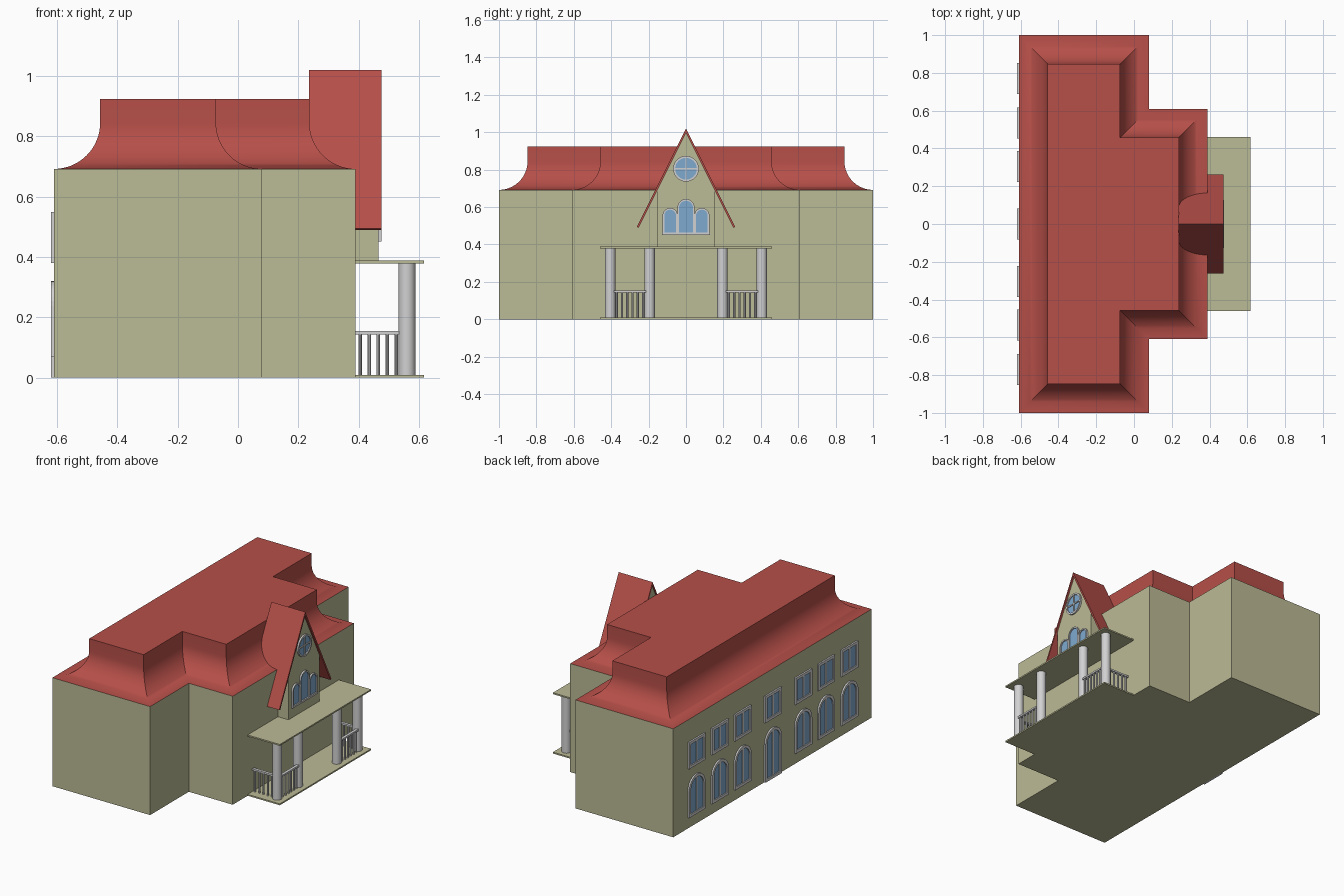
import bpy, bmesh, math
from mathutils import Vector

if "Cube" in bpy.data.objects:
    bpy.data.objects.remove(bpy.data.objects["Cube"])


def material(name, rgb):
    m = bpy.data.materials.new(name)
    m.diffuse_color = (*rgb, 1)
    m.use_nodes = True
    m.node_tree.nodes["Principled BSDF"].inputs["Base Color"].default_value = m.diffuse_color
    return m


TAN = material("tan_wall", (0.50, 0.495, 0.305))
RED = material("red_roof", (0.47, 0.078, 0.066))
GLASS = material("blue_glass", (0.21, 0.40, 0.63))
GREY = material("light_grey_trim", (0.64, 0.64, 0.65))


def finish(name, bm, mat, smooth=False):
    bmesh.ops.recalc_face_normals(bm, faces=bm.faces)
    me = bpy.data.meshes.new(name)
    bm.to_mesh(me)
    bm.free()
    me.materials.append(mat)
    if smooth:
        me.shade_smooth()
        me.set_sharp_from_angle(angle=math.radians(30))
    ob = bpy.data.objects.new(name, me)
    bpy.context.collection.objects.link(ob)
    return ob


def add_box(bm, x0, x1, y0, y1, z0, z1):
    r = bmesh.ops.create_cube(bm, size=1)
    bmesh.ops.scale(bm, vec=(x1 - x0, y1 - y0, z1 - z0), verts=r["verts"])
    bmesh.ops.translate(bm, vec=((x0 + x1) / 2, (y0 + y1) / 2, (z0 + z1) / 2), verts=r["verts"])


def add_prism(bm, pts, vec):
    """Extrude a planar loop of 3D points along vec."""
    f = bm.faces.new([bm.verts.new(p) for p in pts])
    r = bmesh.ops.extrude_face_region(bm, geom=[f], use_keep_orig=True)
    bmesh.ops.translate(bm, vec=vec, verts=[v for v in r["geom"] if isinstance(v, bmesh.types.BMVert)])


def add_ring(bm, outer, inner, x0, x1):
    """Window frame between two (y, z) loops, from x0 to x1."""
    loops = [[bm.verts.new((x, *p)) for p in pts]
             for pts, x in ((outer, x0), (outer, x1), (inner, x1), (inner, x0))]
    n = len(outer)
    for a, b in zip(loops, loops[1:] + loops[:1]):
        for i in range(n):
            j = (i + 1) % n
            bm.faces.new((a[i], a[j], b[j], b[i]))


def opening(yc, z0, z1, w, arched, inset=0.0):
    """(y, z) outline of a rectangular or round-topped opening."""
    r = w / 2 - inset
    pts = [(yc - r, z0 + inset), (yc + r, z0 + inset)]
    if not arched:
        return pts + [(yc + r, z1 - inset), (yc - r, z1 - inset)]
    zc = z1 - w / 2
    return pts + [(yc + r * math.cos(math.pi * i / 16), zc + r * math.sin(math.pi * i / 16))
                  for i in range(17)]


def circle(yc, zc, r, n=32):
    return [(yc + r * math.cos(2 * math.pi * i / n), zc + r * math.sin(2 * math.pi * i / n))
            for i in range(n)]


# T-shaped main walls
HALF = [(0.39, 0.61), (0.08, 0.61), (0.08, 1.0), (-0.61, 1.0)]
PLAN = HALF + [(x, -y) for x, y in reversed(HALF)]
EAVE = 0.692
bm = bmesh.new()
add_prism(bm, [(x, y, 0) for x, y in PLAN], (0, 0, EAVE))
finish("main_walls", bm, TAN)

# Flared roof: the plan outline inset along a concave quarter circle
R = 0.153
profile = [(R * math.sin(t), EAVE + R * (1 - math.cos(t)))
           for t in [math.pi / 2 * i / 16 for i in range(17)]] + [(R, 0.924)]
bm = bmesh.new()
rings = [[bm.verts.new((x - math.copysign(d, x), y - math.copysign(d, y), z)) for x, y in PLAN]
         for d, z in profile]
for a, b in zip(rings, rings[1:]):
    for i in range(len(PLAN)):
        j = (i + 1) % len(PLAN)
        bm.faces.new((a[i], a[j], b[j], b[i]))
bm.faces.new(rings[-1])
finish("flared_roof", bm, RED, True)

# Gable wall and its two steep roof slabs
GX = 0.465
bm = bmesh.new()
add_prism(bm, [(0.24, y, z) for y, z in
               [(-0.155, 0.385), (0.155, 0.385), (0.155, 0.685), (0, 1.0), (-0.155, 0.685)]],
          (GX - 0.24, 0, 0))
finish("gable_wall", bm, TAN)
bm = bmesh.new()
add_prism(bm, [(0.236, y, z) for y, z in
               [(0, 1.02), (0.263, 0.494), (0.254, 0.489), (0, 0.997), (-0.254, 0.489), (-0.263, 0.494)]],
          (0.239, 0, 0))
finish("gable_roof", bm, RED)

# Windows
frames, panes = bmesh.new(), bmesh.new()


def window(yc, z0, z1, w, arched, x, side, frame, mullion):
    out = opening(yc, z0, z1, w, arched)
    inn = opening(yc, z0, z1, w, arched, frame)
    add_ring(frames, out, inn, x - side * 0.002, x + side * 0.01)
    add_prism(panes, [(x - side * 0.002, *p) for p in inn], (side * 0.005, 0, 0))
    if mullion:
        xs = sorted((x, x + side * 0.007))
        add_box(frames, *xs, yc - mullion / 2, yc + mullion / 2, z0 + frame / 2, z1 - frame / 2)


# Rear facade: rows of windows and an arched centre door
for yc in (-0.77, -0.535, -0.305, 0, 0.305, 0.535, 0.77):
    window(yc, 0.38, 0.55, 0.165, False, -0.61, -1, 0.018, 0.014)
    window(yc, 0.0 if yc == 0 else 0.068, 0.32, 0.165, True, -0.61, -1, 0.018, 0.014)

# Gable: triple arched window with a sill, and a round window with a cross
window(0, 0.455, 0.643, 0.092, True, GX, 1, 0.009, 0)
for s in (-1, 1):
    window(s * 0.085, 0.455, 0.595, 0.08, True, GX, 1, 0.009, 0)
add_box(frames, GX, GX + 0.011, -0.127, 0.127, 0.452, 0.463)
add_ring(frames, circle(0, 0.805, 0.069), circle(0, 0.805, 0.058), GX - 0.002, GX + 0.01)
add_prism(panes, [(GX - 0.002, *p) for p in circle(0, 0.805, 0.06)], (0.005, 0, 0))
add_box(frames, GX, GX + 0.008, -0.06, 0.06, 0.801, 0.809)
add_box(frames, GX, GX + 0.008, -0.004, 0.004, 0.745, 0.865)
finish("window_frames", frames, GREY)
finish("window_glass", panes, GLASS)

# Porch floor and roof slabs
for name, z0, z1 in (("porch_floor", 0, 0.009), ("porch_roof", 0.379, 0.388)):
    bm = bmesh.new()
    add_box(bm, 0.385, 0.617, -0.46, 0.46, z0, z1)
    finish(name, bm, TAN)

# Porch columns
bm = bmesh.new()
for y in (-0.405, -0.195, 0.195, 0.405):
    r = bmesh.ops.create_cone(bm, cap_ends=True, segments=28, radius1=0.028, radius2=0.028, depth=0.372)
    bmesh.ops.translate(bm, vec=(0.56, y, 0.194), verts=r["verts"])
finish("porch_columns", bm, GREY, True)


# Porch railings: top rail plus round balusters
def railing(bm, a, b, count):
    a, b = Vector(a), Vector(b)
    x0, x1 = sorted((a.x, b.x))
    y0, y1 = sorted((a.y, b.y))
    px, py = (0, 0.009) if x1 - x0 > y1 - y0 else (0.009, 0)
    add_box(bm, x0 - px, x1 + px, y0 - py, y1 + py, 0.144, 0.155)
    for i in range(count):
        p = a.lerp(b, (i + 0.5) / count)
        r = bmesh.ops.create_cone(bm, cap_ends=True, segments=10, radius1=0.006, radius2=0.006, depth=0.14)
        bmesh.ops.translate(bm, vec=(p.x, p.y, 0.077), verts=r["verts"])


bm = bmesh.new()
for s in (-1, 1):
    railing(bm, (0.39, s * 0.405), (0.54, s * 0.405), 5)
    railing(bm, (0.575, s * 0.215), (0.575, s * 0.385), 6)
finish("porch_railings", bm, GREY, True)
